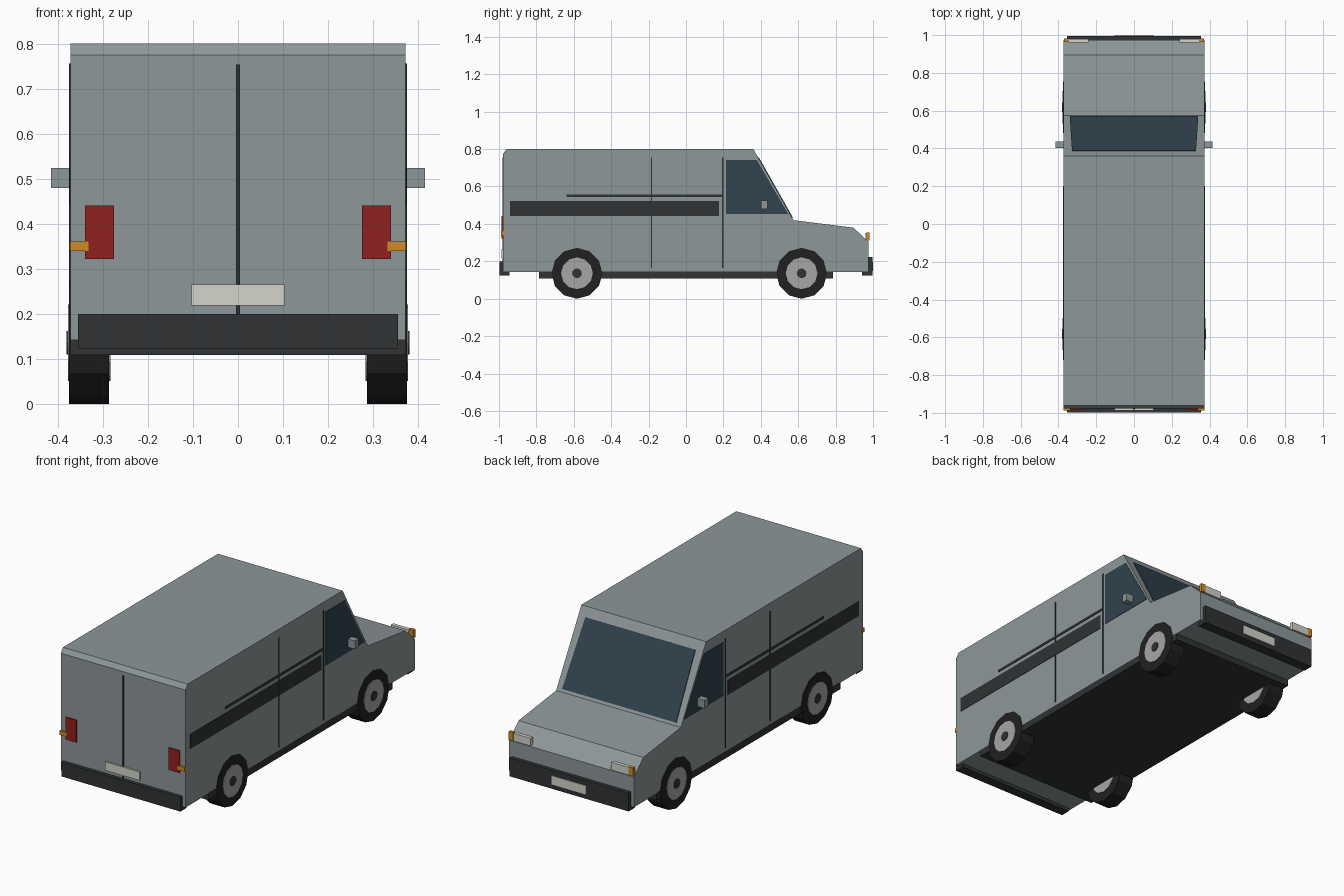
import bpy, bmesh, math
from mathutils import Vector

if "Cube" in bpy.data.objects:
    bpy.data.objects.remove(bpy.data.objects["Cube"])


def mat(name, r, g, b):
    m = bpy.data.materials.new(name)
    m.diffuse_color = (r, g, b, 1)
    m.use_nodes = True
    m.node_tree.nodes["Principled BSDF"].inputs["Base Color"].default_value = m.diffuse_color
    return m


PAINT = mat("grey_paint", 0.27, 0.31, 0.32)
DARK = mat("dark_trim", 0.03, 0.032, 0.035)
RUBBER = mat("rubber", 0.015, 0.015, 0.015)
GLASS = mat("glass", 0.03, 0.055, 0.075)
RED = mat("red_lens", 0.28, 0.015, 0.013)
AMBER = mat("amber_lens", 0.62, 0.26, 0.02)
WHITE = mat("white", 0.66, 0.66, 0.6)
METAL = mat("wheel_metal", 0.38, 0.38, 0.38)


def finish(name, bm, material):
    bmesh.ops.recalc_face_normals(bm, faces=bm.faces)
    me = bpy.data.meshes.new(name)
    bm.to_mesh(me)
    bm.free()
    ob = bpy.data.objects.new(name, me)
    ob.data.materials.append(material)
    bpy.context.collection.objects.link(ob)
    return ob


def prism(name, points, offset, material):
    """Extrude a flat polygon of 3D points along offset."""
    bm = bmesh.new()
    face = bm.faces.new([bm.verts.new(p) for p in points])
    ext = bmesh.ops.extrude_face_region(bm, geom=[face], use_keep_orig=True)
    verts = [g for g in ext["geom"] if isinstance(g, bmesh.types.BMVert)]
    bmesh.ops.translate(bm, vec=Vector(offset), verts=verts)
    return finish(name, bm, material)


def box(name, x, y, z, material):
    pts = [(x[0], y[0], z[0]), (x[1], y[0], z[0]), (x[1], y[1], z[0]), (x[0], y[1], z[0])]
    return prism(name, pts, (0, 0, z[1] - z[0]), material)


def mirrored(ob):
    """Copy a right-hand part to the left side."""
    bm = bmesh.new()
    bm.from_mesh(ob.data)
    for v in bm.verts:
        v.co.x = -v.co.x
    finish(ob.name + "_left", bm, ob.data.materials[0])
    ob.name += "_right"


def wheel_part(name, y, rings, material, sides=12):
    """Lathe (x, radius) rings about the axle with a vertex at the bottom."""
    bm = bmesh.new()
    loops = [[bm.verts.new((x, y + r * math.sin(2 * math.pi * i / sides),
                            0.136 - r * math.cos(2 * math.pi * i / sides)))
              for i in range(sides)] for x, r in rings]
    for a, b in zip(loops, loops[1:]):
        for i in range(sides):
            j = (i + 1) % sides
            bm.faces.new((a[i], a[j], b[j], b[i]))
    bm.faces.new(loops[0])
    bm.faces.new(loops[-1])
    mirrored(finish(name, bm, material))


# Body shell from the side profile
W = 0.372
profile = [(-0.978, 0.142), (-0.978, 0.775), (-0.96, 0.8), (0.36, 0.8),
           (0.575, 0.42), (0.895, 0.38), (0.975, 0.305), (0.975, 0.142)]
prism("body", [(-W, y, z) for y, z in profile], (2 * W, 0, 0), PAINT)

# Underbody and bumpers
box("underbody", (-0.373, 0.373), (-0.785, 0.785), (0.108, 0.145), DARK)
box("rear_bumper", (-0.355, 0.355), (-0.998, -0.945), (0.123, 0.2), DARK)
box("front_bumper", (-0.355, 0.355), (0.94, 0.996), (0.123, 0.222), DARK)

# Windscreen laid on the sloping front
top, base = Vector((0, 0.36, 0.8)), Vector((0, 0.575, 0.42))
a, b = top.lerp(base, 0.12), top.lerp(base, 0.965)
normal = Vector((0, 0.38, 0.215)).normalized()
prism("windscreen", [a + Vector((-0.328, 0, 0)), a + Vector((0.328, 0, 0)),
                     b + Vector((0.34, 0, 0)), b + Vector((-0.34, 0, 0))],
      normal * 0.004, GLASS)

# Side glass, stripe, rail, door seams and mirrors
window = [(0.215, 0.742), (0.378, 0.742), (0.547, 0.452), (0.215, 0.452)]
mirrored(prism("side_window", [(W - 0.01, y, z) for y, z in window], (0.012, 0, 0), GLASS))
for name, y, z, out in [("side_stripe", (-0.94, 0.176), (0.443, 0.522), 0.002),
                        ("slide_rail", (-0.64, 0.197), (0.543, 0.556), 0.003),
                        ("rear_side_seam", (-0.188, -0.181), (0.165, 0.756), 0.003),
                        ("cab_door_seam", (0.193, 0.2), (0.165, 0.756), 0.003)]:
    mirrored(box(name, (W - 0.01, W + out), y, z, DARK))
mirrored(box("door_mirror", (0.37, 0.415), (0.402, 0.436), (0.48, 0.524), PAINT))

# Rear doors: seam, lamps and plate
box("rear_door_seam", (-0.004, 0.004), (-0.982, -0.97), (0.15, 0.754), DARK)
mirrored(box("tail_lamp", (0.276, 0.34), (-0.986, -0.97), (0.322, 0.441), RED))
mirrored(box("rear_marker", (0.332, 0.373), (-0.988, -0.97), (0.339, 0.361), AMBER))
box("rear_plate", (-0.103, 0.103), (-0.987, -0.97), (0.219, 0.265), WHITE)

# Nose: headlamps, indicators and plate
mirrored(box("headlamp", (0.24, 0.345), (0.96, 0.98), (0.31, 0.352), WHITE))
mirrored(box("indicator", (0.344, 0.37), (0.964, 0.982), (0.31, 0.355), AMBER))
box("front_plate", (-0.103, 0.103), (0.99, 1.0), (0.148, 0.195), WHITE)

# Wheels
for label, y in (("rear", -0.583), ("front", 0.618)):
    wheel_part(label + "_tyre", y, [(0.287, 0.136), (0.375, 0.136)], RUBBER)
    wheel_part(label + "_rim", y, [(0.283, 0.085), (0.378, 0.085)], METAL)
    wheel_part(label + "_hub_cap", y, [(0.37, 0.026), (0.381, 0.026)], DARK)
